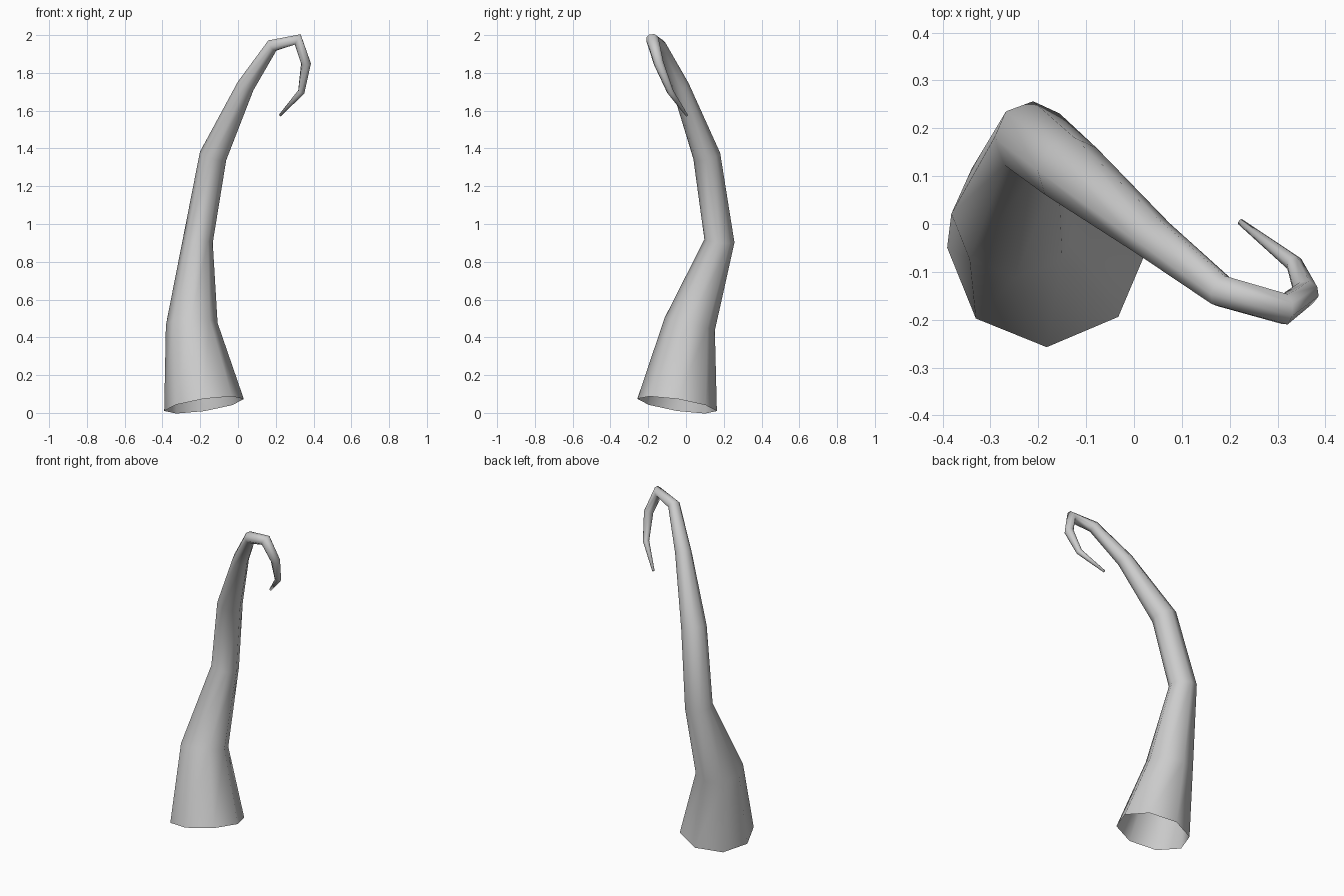
import bpy, bmesh, math
from mathutils import Vector

cube = bpy.data.objects.get("Cube")
if cube:
    bpy.data.objects.remove(cube, do_unlink=True)

SIDES = 8

# Centre line from the open base to the curled tip: x, y, z, radius
PATH = [
    (-0.18, -0.047, 0.042, 0.213),
    (-0.245, 0.02, 0.47, 0.137),
    (-0.213, 0.177, 0.91, 0.08),
    (-0.132, 0.11, 1.36, 0.073),
    (0.04, -0.03, 1.73, 0.047),
    (0.182, -0.14, 1.945, 0.035),
    (0.316, -0.178, 1.977, 0.034),
    (0.36, -0.144, 1.85, 0.027),
    (0.335, -0.083, 1.70, 0.018),
    (0.223, 0.004, 1.575, 0.007),
]

grey = bpy.data.materials.new("light grey")
grey.use_nodes = True
colour = (0.6, 0.6, 0.6, 1)
grey.diffuse_color = colour
grey.node_tree.nodes["Principled BSDF"].inputs["Base Color"].default_value = colour


def tangents(points):
    """Average the directions of the segments that meet at each point."""
    steps = [(b - a).normalized() for a, b in zip(points, points[1:])]
    inner = [(a + b).normalized() for a, b in zip(steps, steps[1:])]
    return [steps[0]] + inner + [steps[-1]]


def tapered_tube(name, path, sides):
    """Sweep a polygon along the path, open at the base and closed at the tip."""
    points = [Vector(p[:3]) for p in path]
    bm = bmesh.new()
    last_dir, u = Vector((0, 0, 1)), Vector((1, 0, 0))
    rings = []
    for centre, direction, spec in zip(points, tangents(points), path):
        u = last_dir.rotation_difference(direction) @ u
        v = direction.cross(u)
        last_dir = direction
        ring = []
        for i in range(sides):
            a = math.tau * i / sides
            ring.append(bm.verts.new(centre + spec[3] * (u * math.cos(a) + v * math.sin(a))))
        rings.append(ring)
    for low, high in zip(rings, rings[1:]):
        for i in range(sides):
            j = (i + 1) % sides
            bm.faces.new((low[i], low[j], high[j], high[i]))
    bm.faces.new(rings[-1])
    for face in bm.faces:
        face.smooth = True
    mesh = bpy.data.meshes.new(name)
    bm.to_mesh(mesh)
    bm.free()
    mesh.materials.append(grey)
    obj = bpy.data.objects.new(name, mesh)
    bpy.context.collection.objects.link(obj)
    return obj


# Tentacle
tapered_tube("tentacle", PATH, SIDES)
